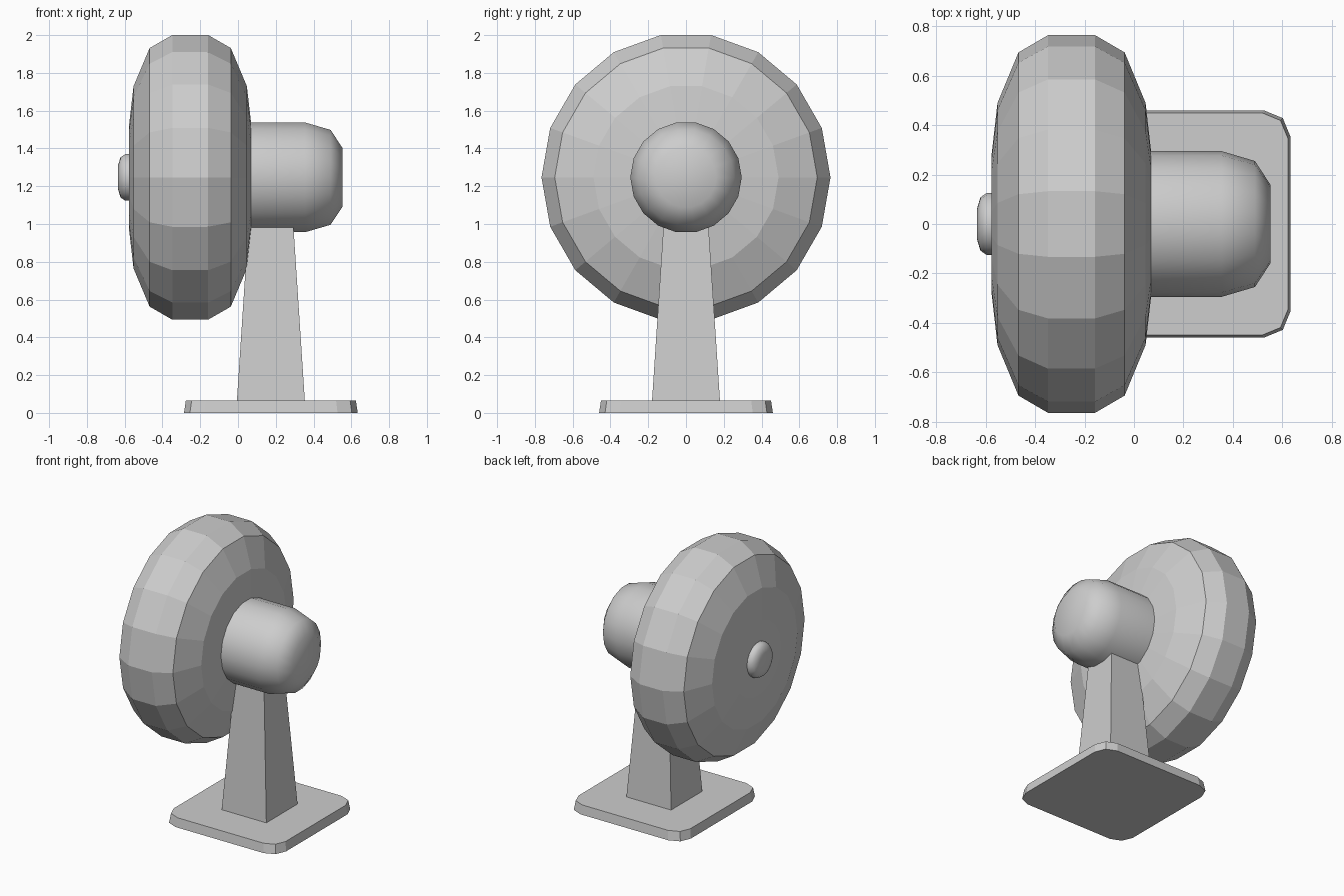
import bpy, bmesh
from math import cos, sin, tau

cube = bpy.data.objects.get("Cube")
if cube:
    bpy.data.objects.remove(cube)

SIDES = 18
AXIS_Z = 1.247

grey = bpy.data.materials.new("light_grey")
grey.use_nodes = True
grey.diffuse_color = (0.61, 0.61, 0.61, 1)
grey.node_tree.nodes["Principled BSDF"].inputs["Base Color"].default_value = grey.diffuse_color


def finish(name, bm, smooth=False):
    bmesh.ops.recalc_face_normals(bm, faces=bm.faces)
    for f in bm.faces:
        f.smooth = smooth
    mesh = bpy.data.meshes.new(name)
    bm.to_mesh(mesh)
    bm.free()
    mesh.materials.append(grey)
    obj = bpy.data.objects.new(name, mesh)
    bpy.context.collection.objects.link(obj)
    return obj


def turned(name, profile, smooth=False, cap_start=True):
    """Revolve (x, radius) points around the horizontal fan axis."""
    bm = bmesh.new()
    rings = []
    for x, r in profile:
        angles = [tau * k / SIDES for k in range(SIDES)]
        rings.append([bm.verts.new((x, r * cos(a), AXIS_Z + r * sin(a))) for a in angles])
    for a, b in zip(rings, rings[1:]):
        for k in range(SIDES):
            n = (k + 1) % SIDES
            bm.faces.new((a[k], a[n], b[n], b[k]))
    if cap_start:
        bm.faces.new(rings[0])
    bm.faces.new(rings[-1])
    return finish(name, bm, smooth)


def tapered_block(name, cx, z0, z1, half0, half1, corner=0):
    """Square block narrowing upward, with optional rounded corners."""
    bm = bmesh.new()
    bmesh.ops.create_cube(bm, size=2)
    if corner:
        upright = [e for e in bm.edges
                   if abs(e.verts[0].co.z - e.verts[1].co.z) > 1]
        bmesh.ops.bevel(bm, geom=upright, offset=corner / half0, segments=2,
                        profile=0.5, affect='EDGES')
    for v in bm.verts:
        top = v.co.z > 0
        half = half1 if top else half0
        v.co = (cx + v.co.x * half, v.co.y * half, z1 if top else z0)
    return finish(name, bm)


# Fan housing: symmetric faceted drum
half = [(0.095, 0.765), (0.215, 0.695), (0.30, 0.49), (0.325, 0.27)]
mid = -0.253
drum = [(mid - w, r) for w, r in reversed(half)] + [(mid + w, r) for w, r in half]
turned("fan_housing", drum)

# Motor and front hub
turned("motor", [(-0.05, 0.295), (0.355, 0.295), (0.49, 0.255), (0.552, 0.16)],
       smooth=True, cap_start=False)
turned("front_hub", [(-0.55, 0.125), (-0.597, 0.125), (-0.622, 0.108), (-0.635, 0.065)],
       smooth=True, cap_start=False)

# Stand
tapered_block("base_plate", 0.174, 0, 0.066, 0.46, 0.45, corner=0.107)
tapered_block("pillar", 0.174, 0.06, 1.1, 0.18, 0.112)
